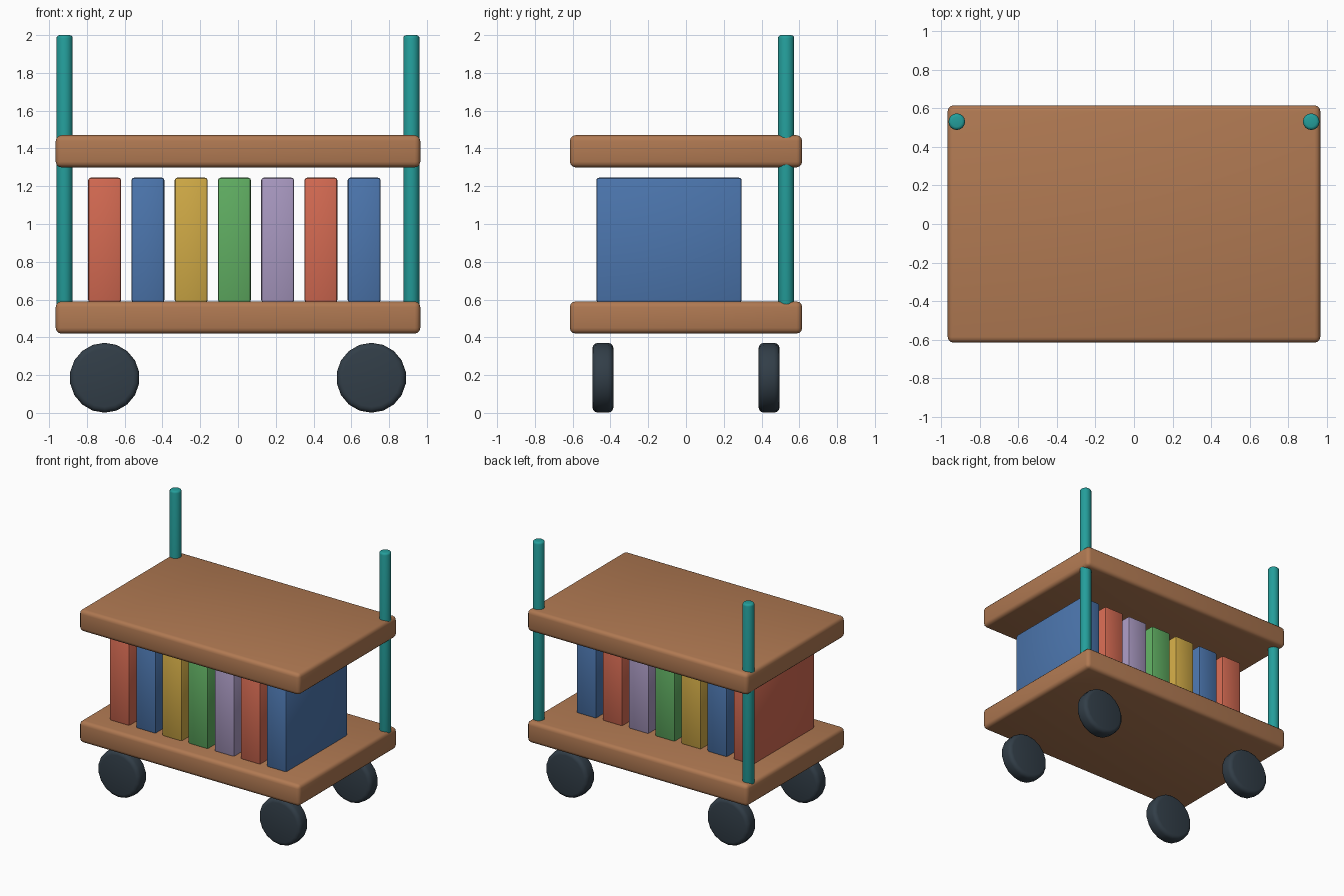
import bpy
import math

cube = bpy.data.objects.get("Cube")
if cube:
    bpy.data.objects.remove(cube, do_unlink=True)


def material(name, rgb):
    """Flat colour from 8-bit sRGB, stored as linear values."""
    linear = [((c / 255 + 0.055) / 1.055) ** 2.4 for c in rgb] + [1]
    m = bpy.data.materials.new(name)
    m.use_nodes = True
    m.diffuse_color = linear
    m.node_tree.nodes["Principled BSDF"].inputs["Base Color"].default_value = linear
    return m


wood = material("brown wood", (176, 121, 82))
teal = material("teal", (36, 158, 155))
rubber = material("dark rubber", (50, 62, 72))
red = material("red", (212, 106, 82))
blue = material("blue", (76, 118, 174))
gold = material("gold", (208, 170, 70))
green = material("green", (96, 174, 98))
lavender = material("lavender", (168, 152, 192))


def finish(name, mat, bevel, segments):
    """Name, colour, round the edges and shade smooth."""
    ob = bpy.context.object
    ob.name = name
    ob.data.materials.append(mat)
    bpy.ops.object.transform_apply(location=False, rotation=True, scale=True)
    mod = ob.modifiers.new("rounded_edges", "BEVEL")
    mod.width = bevel
    mod.segments = segments
    mod.limit_method = "ANGLE"
    mod.angle_limit = math.radians(40)
    bpy.ops.object.modifier_apply(modifier=mod.name)
    bpy.ops.object.shade_smooth_by_angle(angle=math.radians(35))
    return ob


def box(name, mat, location, size, bevel, segments=3):
    bpy.ops.mesh.primitive_cube_add(size=1, location=location)
    bpy.context.object.scale = size
    return finish(name, mat, bevel, segments)


def cylinder(name, mat, location, radius, depth, sides, bevel, tilt=0):
    bpy.ops.mesh.primitive_cylinder_add(
        vertices=sides, radius=radius, depth=depth, location=location,
        rotation=(tilt, 0, 0))
    return finish(name, mat, bevel, 3)


# Two shelves
for name, z in (("lower_shelf", 0.505), ("upper_shelf", 1.385)):
    box(name, wood, (0, 0, z), (1.93, 1.23, 0.17), 0.03)

# Row of books standing on the lower shelf
for i, mat in enumerate((red, blue, gold, green, lavender, red, blue)):
    box(f"book_{i + 1}", mat, (-0.706 + 0.229 * i, -0.09, 0.915),
        (0.175, 0.77, 0.66), 0.014, 2)

# Rear posts and the four wheels
for side, x in (("left", 1), ("right", -1)):
    cylinder(f"{side}_post", teal, (x * 0.918, 0.53, 1.2125),
             0.043, 1.575, 16, 0.016)
    for end, y in (("front", -0.44), ("rear", 0.44)):
        cylinder(f"{end}_{side}_wheel", rubber, (x * 0.706, y, 0.186),
                 0.185, 0.112, 18, 0.03, math.pi / 2)
